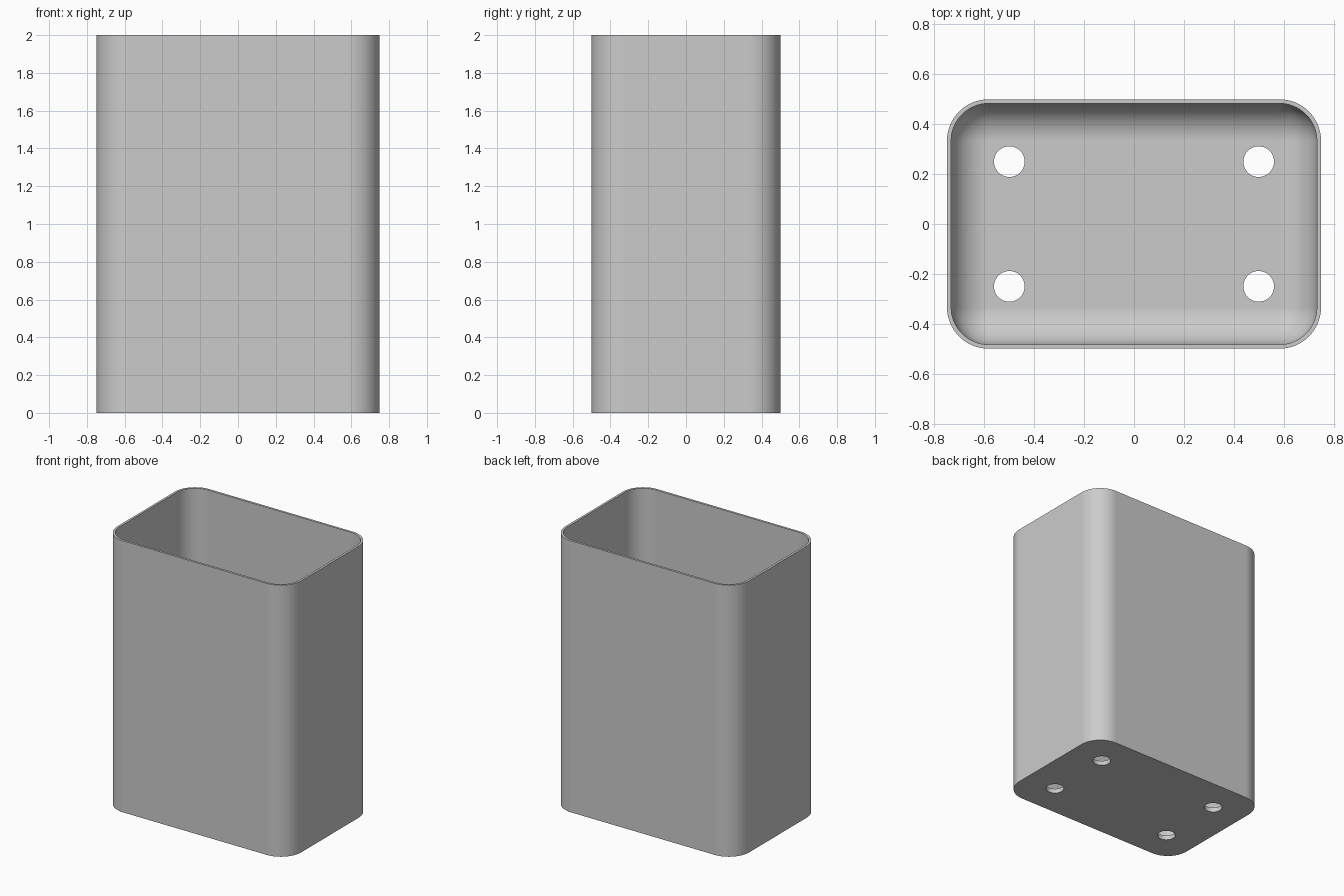
import bpy, bmesh, math

cube = bpy.data.objects.get("Cube")
if cube:
    bpy.data.objects.remove(cube, do_unlink=True)

HALF_X, HALF_Y, HEIGHT = 0.75, 0.5, 2.0
WALL, FLOOR = 0.0167, 0.0333
OUTER_R, INNER_R = 0.1667, 0.15
CORNER_STEPS, FILLET_STEPS = 16, 14

grey = bpy.data.materials.new("light grey")
grey.use_nodes = True
color = (0.6, 0.6, 0.6, 1)
grey.diffuse_color = color
grey.node_tree.nodes["Principled BSDF"].inputs["Base Color"].default_value = color


def rounded_ring(bm, radius, z):
    """Rounded rectangle; all rings share the same corner centres."""
    cx, cy = HALF_X - OUTER_R, HALF_Y - OUTER_R
    verts = []
    for i, (sx, sy) in enumerate([(1, 1), (-1, 1), (-1, -1), (1, -1)]):
        for k in range(CORNER_STEPS + 1):
            a = math.pi / 2 * (i + k / CORNER_STEPS)
            verts.append(bm.verts.new((sx * cx + radius * math.cos(a),
                                       sy * cy + radius * math.sin(a), z)))
    return verts


# Container: outer wall, rim, inner wall and coved floor
bm = bmesh.new()
profile = [(OUTER_R, 0), (OUTER_R, HEIGHT), (OUTER_R - WALL, HEIGHT)]
for k in range(FILLET_STEPS + 1):
    a = math.pi / 2 * k / FILLET_STEPS
    profile.append((INNER_R * math.cos(a), FLOOR + INNER_R * (1 - math.sin(a))))
rings = [rounded_ring(bm, r, z) for r, z in profile]
for low, high in zip(rings, rings[1:]):
    n = len(low)
    for i in range(n):
        j = (i + 1) % n
        bm.faces.new((low[i], low[j], high[j], high[i]))
bm.faces.new(rings[0][::-1])
bm.faces.new(rings[-1])
bmesh.ops.remove_doubles(bm, verts=bm.verts, dist=1e-5)
bmesh.ops.recalc_face_normals(bm, faces=bm.faces)
mesh = bpy.data.meshes.new("container")
bm.to_mesh(mesh)
bm.free()
container = bpy.data.objects.new("container", mesh)
bpy.context.collection.objects.link(container)
mesh.materials.append(grey)

# Four drain holes through the floor
for sx in (-1, 1):
    for sy in (-1, 1):
        bpy.ops.mesh.primitive_cylinder_add(vertices=48, radius=0.0615, depth=0.2,
                                            location=(sx * 0.5, sy * 0.25, 0))
        cutter = bpy.context.object
        cutter.name = "drain_hole_cutter"
        cutter.data.materials.append(grey)
        cutter.hide_render = True
        cut = container.modifiers.new("drain_hole", "BOOLEAN")
        cut.operation = "DIFFERENCE"
        cut.solver = "EXACT"
        cut.object = cutter
        bpy.ops.object.select_all(action="DESELECT")
        container.select_set(True)
        bpy.context.view_layer.objects.active = container
        bpy.ops.object.modifier_apply(modifier=cut.name)
        bpy.data.objects.remove(cutter, do_unlink=True)

# Smooth corners and cove, crisp rim and hole edges
bpy.ops.object.shade_smooth_by_angle(angle=math.radians(30))
weighted = container.modifiers.new("flat_panels", "WEIGHTED_NORMAL")
weighted.keep_sharp = True
